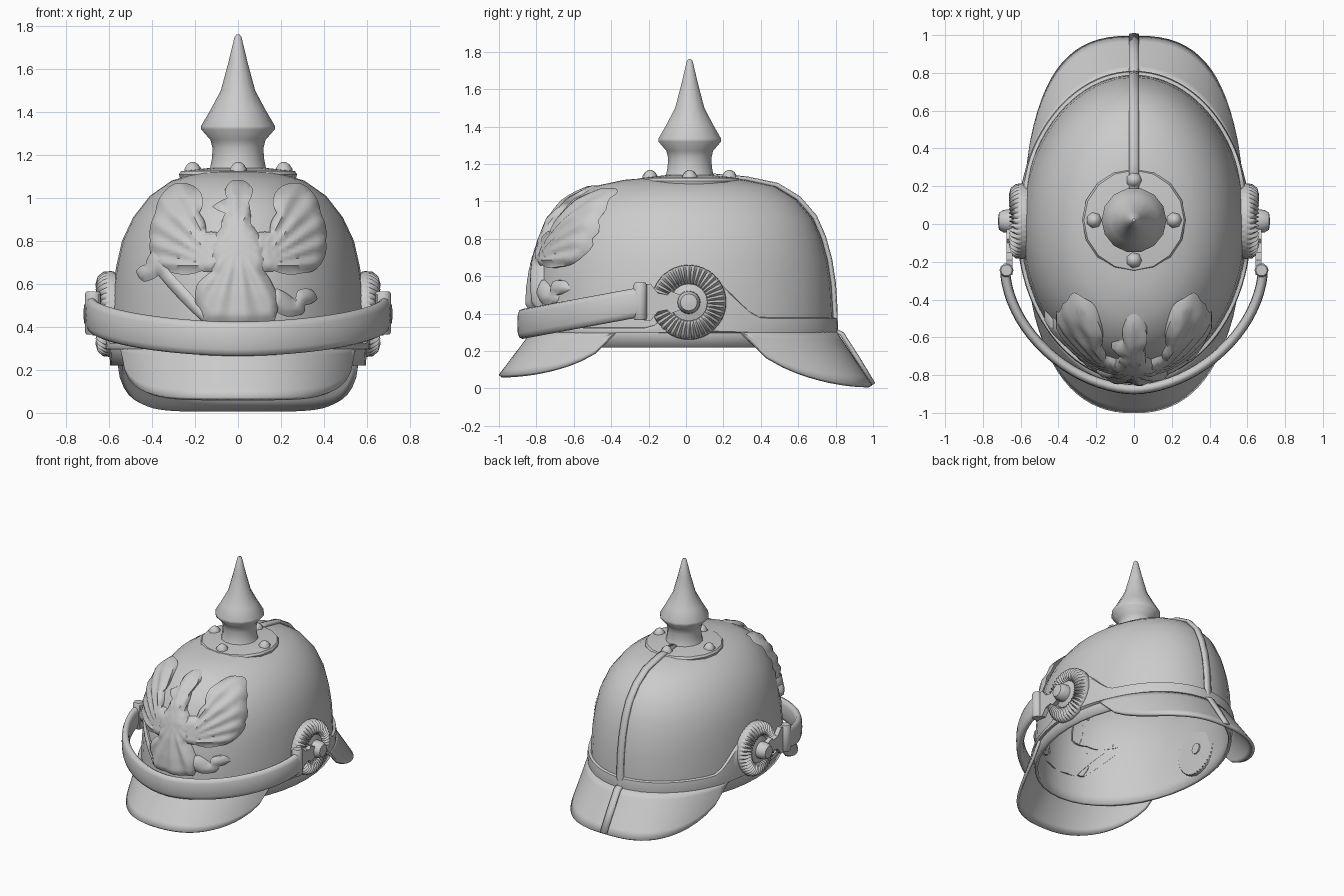
import bpy, bmesh, math
from math import sin, cos, pi, radians, sqrt
from mathutils import Vector, geometry

if "Cube" in bpy.data.objects:
    bpy.data.objects.remove(bpy.data.objects["Cube"])

# Dome profile: z, half width, half length
DOME = [(.22, .595, .795), (.3, .6, .80), (.42, .594, .796), (.55, .585, .788), (.68, .567, .768),
        (.8, .54, .735), (.91, .488, .687), (1.01, .41, .60), (1.08, .31, .485), (1.115, .2, .32), (1.13, .09, .14)]
CY = -.01


def dome_size(z):
    for a, b in zip(DOME, DOME[1:]):
        if z <= b[0]:
            t = max(0, (z - a[0]) / (b[0] - a[0]))
            return a[1] + t * (b[1] - a[1]), a[2] + t * (b[2] - a[2])
    return DOME[-1][1:]


def finish(name, bm, angle=40, solid=0, offset=0, recalc=True):
    if recalc:
        bmesh.ops.recalc_face_normals(bm, faces=bm.faces)
    me = bpy.data.meshes.new(name)
    bm.to_mesh(me)
    bm.free()
    me.shade_smooth()
    me.set_sharp_from_angle(angle=radians(angle))
    ob = bpy.data.objects.new(name, me)
    bpy.context.collection.objects.link(ob)
    if solid:
        m = ob.modifiers.new("thickness", 'SOLIDIFY')
        m.thickness, m.offset = solid, offset
    return ob


def grid(name, rows, wrap=False, caps=(False, False), **kw):
    """Skin rows of points; wrap closes each row, caps fill first/last row."""
    bm = bmesh.new()
    v = [[bm.verts.new(p) for p in r] for r in rows]
    n = len(v[0])
    for a, b in zip(v, v[1:]):
        for i in range(n if wrap else n - 1):
            j = (i + 1) % n
            bm.faces.new((a[i], a[j], b[j], b[i]))
    for c, r in zip(caps, (v[0], v[-1])):
        if c:
            bm.faces.new(r)
    return finish(name, bm, **kw)


def lathe(name, prof, n, pos=(0, 0, 0), axis='Z', sx=1, wave=lambda a, r: 0, **kw):
    """Spin (radius, height) points round z, or round x when axis is 'X'."""
    rows = []
    for r, h in prof:
        ring = []
        for i in range(n):
            a = 2 * pi * i / n
            hh = h + wave(a, r)
            p = (r * cos(a), r * sin(a), hh) if axis == 'Z' else (sx * hh, r * cos(a), r * sin(a))
            ring.append(Vector(p) + Vector(pos))
        rows.append(ring)
    return grid(name, rows, True, (True, True), **kw)


def spow(v, p):
    return math.copysign(abs(v) ** p, v)


# Dome shell
grid("dome", [[(rx * cos(2 * pi * i / 40), CY + ry * sin(2 * pi * i / 40), z) for i in range(40)]
              for z, rx, ry in DOME], True, (False, True), solid=.022, offset=-1, angle=60)


# Front and rear visors
def visor(name, side, start, ry, n, drop):
    rows = []
    for k in range(7):
        t, row = k / 6, []
        for i in range(33):
            u = i / 16 - 1
            a = pi / 2 + u * (pi / 2 - radians(start))
            f = t * sqrt(max(0, 1 - u ** 4))
            inner = Vector((.605 * cos(a), .805 * sin(a) + CY * side, .3))
            outer = Vector((.585 * spow(cos(a), 2 / n), ry * spow(sin(a), 2 / n), .3 - drop))
            p = inner.lerp(outer, f)
            row.append((p.x, side * p.y, p.z))
        rows.append(row)
    grid(name, rows, solid=.022, angle=50)


visor("front_visor", -1, 27, .993, 2.3, .235)
visor("rear_visor", 1, 22, .988, 2.6, .288)

# Band round the dome, rising towards the rosettes at the rear
rows = []
for k, off in enumerate((.0, .018, .022, .018, .0)):
    row = []
    for i in range(96):
        a = 2 * pi * i / 96
        y = .8 * sin(a)
        s = min(1, max(0, (.42 - y) / .27))
        top = .38 + .19 * s * s * (3 - 2 * s)
        if y < .1:
            top = max(.325, .57 - max(0, .1 - y) * .9)
        z = .295 + (top - .295) * (0, .04, .5, .94, 1)[k]
        rx, ry = dome_size(z)
        row.append(((rx + off) * cos(a), CY + (ry + off) * sin(a), z))
    rows.append(row)
grid("rim_band", rows, True, angle=50)

# Rear spine strip from the top plate to the visor tip
spine = [(CY + ry + .008, z + .006) for z, rx, ry in DOME[:0:-1]] + [(.83, .29), (.91, .165), (.998, .02)]
grid("rear_spine", [[(-.025, y, z), (0, y + .006, z + .003), (.025, y, z)] for y, z in spine], solid=.02, angle=50)

# Spike, base plate and studs
lathe("spike", [(.14, 1.12), (.13, 1.14), (.122, 1.18), (.118, 1.23), (.128, 1.27), (.172, 1.32), (.172, 1.335),
                (.128, 1.41), (.08, 1.5), (.045, 1.63), (.016, 1.75), (.008, 1.76)], 14, (0, .02, 0), angle=45)
lathe("spike_plate", [(.27, 1.09), (.275, 1.11), (.265, 1.125), (.13, 1.14)], 16, (0, .02, 0), angle=35)
for i in range(4):
    a = i * pi / 2
    lathe("plate_stud", [(.042, 1.11), (.042, 1.135), (.026, 1.158), (.008, 1.168)], 7,
          (.212 * cos(a), .02 + .212 * sin(a), 0), angle=50)

# Chin strap resting across the front
rows = []
for i in range(41):
    a = pi * i / 40
    x, y = .682 * spow(cos(a), 2 / 1.8), -.24 - .635 * spow(sin(a), 2 / 1.8)
    z = .462 + (y + .24) * .185
    nrm = Vector((x / .46, (y + .24) / .4, 0)).normalized()
    row = []
    for k in range(12):
        b = 2 * pi * k / 12
        d = .027 * spow(cos(b), .7)
        row.append((x + nrm.x * d, y + nrm.y * d, z + .08 * spow(sin(b), .7)))
    rows.append(row)
grid("chin_strap", rows, True, (True, True), angle=60)


def prism_x(name, outline, x0, x1):
    grid(name, [[(x, y, z) for y, z in outline] for x in (x0, x1)], True, (True, True), angle=30)


# Side rosettes with boss, link and strap hinge
half_link = [(-.27, .09), (-.19, .1), (-.15, .05), (-.1, .04), (-.08, .06), (.02, .02), (.07, .015)]
link = [(y, .46 + d) for y, d in half_link] + [(y, .46 - d) for y, d in reversed(half_link)]
for s in (-1, 1):
    lathe("rosette", [(.19, .555), (.2, .59), (.197, .615), (.175, .642), (.14, .652), (.11, .64), (.1, .615)],
          160, (0, .015, .46), 'X', s, lambda a, r: .011 * cos(40 * a) * (.105 < r < .199), angle=60)
    lathe("rosette_hub", [(.1, .6), (.1, .635), (.062, .645), (.06, .69), (.045, .715), (.01, .72)],
          16, (0, .015, .46), 'X', s)
    lathe("inner_stud", [(.04, .545), (.04, .6)], 12, (0, .015, .46), 'X', s)
    prism_x("strap_link", link, s * .642, s * .676)
    lathe("strap_hinge", [(.03, .365), (.037, .375), (.037, .555), (.03, .565)], 10, (s * .675, -.245, 0))


# Front bird badge: outlines filled, raised and wrapped over the dome front
def relief(name, outline, bump=0, ribs=0, root=(0, 0), mirror=False, lift=0):
    pts = []
    for p, q in zip(outline, outline[1:] + outline[:1]):
        p, q = Vector(p), Vector(q)
        d = q - p
        nrm = Vector((d.y, -d.x)).normalized()
        for k in range(4):
            pts.append(p + d * k / 4 + nrm * bump * sin(pi * k / 4))
    n = len(pts)

    def edge_dist(p):
        best = 9
        for i in range(n):
            a, b = pts[i], pts[(i + 1) % n]
            d = b - a
            t = min(1, max(0, (p - a).dot(d) / d.dot(d)))
            best = min(best, (a + d * t - p).length)
        return best

    xs, zs = [p.x for p in pts], [p.y for p in pts]
    g, extra = .017, []
    for i in range(int((max(xs) - min(xs)) / g)):
        for j in range(int((max(zs) - min(zs)) / g)):
            p = Vector((min(xs) + (i + .5 + .5 * (j % 2)) * g, min(zs) + (j + .5) * g))
            if edge_dist(p) > .009:
                extra.append(p)
    vs, _, faces, *_ = geometry.delaunay_2d_cdt(pts + extra, [], [list(range(n))], 1, 1e-5)
    for m in ((1, -1) if mirror else (1,)):
        bm = bmesh.new()
        bv = []
        for p in vs:
            h = .02 * min(1, edge_dist(p) / .03) + lift
            if ribs:
                v = p - Vector(root)
                h += .009 * sin(ribs * math.atan2(v.y, v.x)) * min(1, v.length / .2)
            y = -(dome_size(p.y)[1] + .03 + h) + 1.3 * p.x ** 2
            bv.append(bm.verts.new((m * p.x, y, p.y)))
        for f in faces:
            bm.faces.new([bv[i] for i in (f if m > 0 else f[::-1])])
        bmesh.ops.delete(bm, geom=[v for v in bm.verts if not v.link_faces], context='VERTS')
        rim = bmesh.ops.extrude_edge_only(bm, edges=[e for e in bm.edges if e.is_boundary])
        for v in rim['geom']:
            if isinstance(v, bmesh.types.BMVert):
                v.co.y += .055
        finish(name, bm, angle=50)


relief("badge_wing", [(.06, .68), (.17, .66), (.3, .65), (.385, .69), (.41, .8), (.385, .93), (.335, 1.04),
                      (.25, 1.07), (.17, 1.02), (.18, .93), (.15, .84), (.06, .82)],
       .012, 24, (.08, .68), True)
relief("badge_body", [(-.16, .43), (0, .42), (.17, .43), (.19, .52), (.16, .6), (.12, .66), (.13, .75), (.1, .82),
                      (.06, .88), (.05, .98), (.07, 1.04), (.03, 1.08), (-.03, 1.08), (-.06, 1.04), (-.05, 1.0),
                      (-.12, .96), (-.06, .93), (-.08, .86), (-.13, .78), (-.12, .66), (-.19, .6), (-.2, .52)],
       .004, 16, (0, .8), lift=.008)
relief("badge_claw", [(.14, .5), (.22, .45), (.3, .46), (.31, .5), (.37, .53), (.34, .575), (.28, .57),
                      (.27, .52), (.18, .58)], .006)
relief("badge_staff", [(-.17, .43), (-.12, .43), (-.32, .66), (-.34, .73), (-.4, .75), (-.43, .69), (-.475, .66),
                       (-.44, .61), (-.37, .64)], .006)
